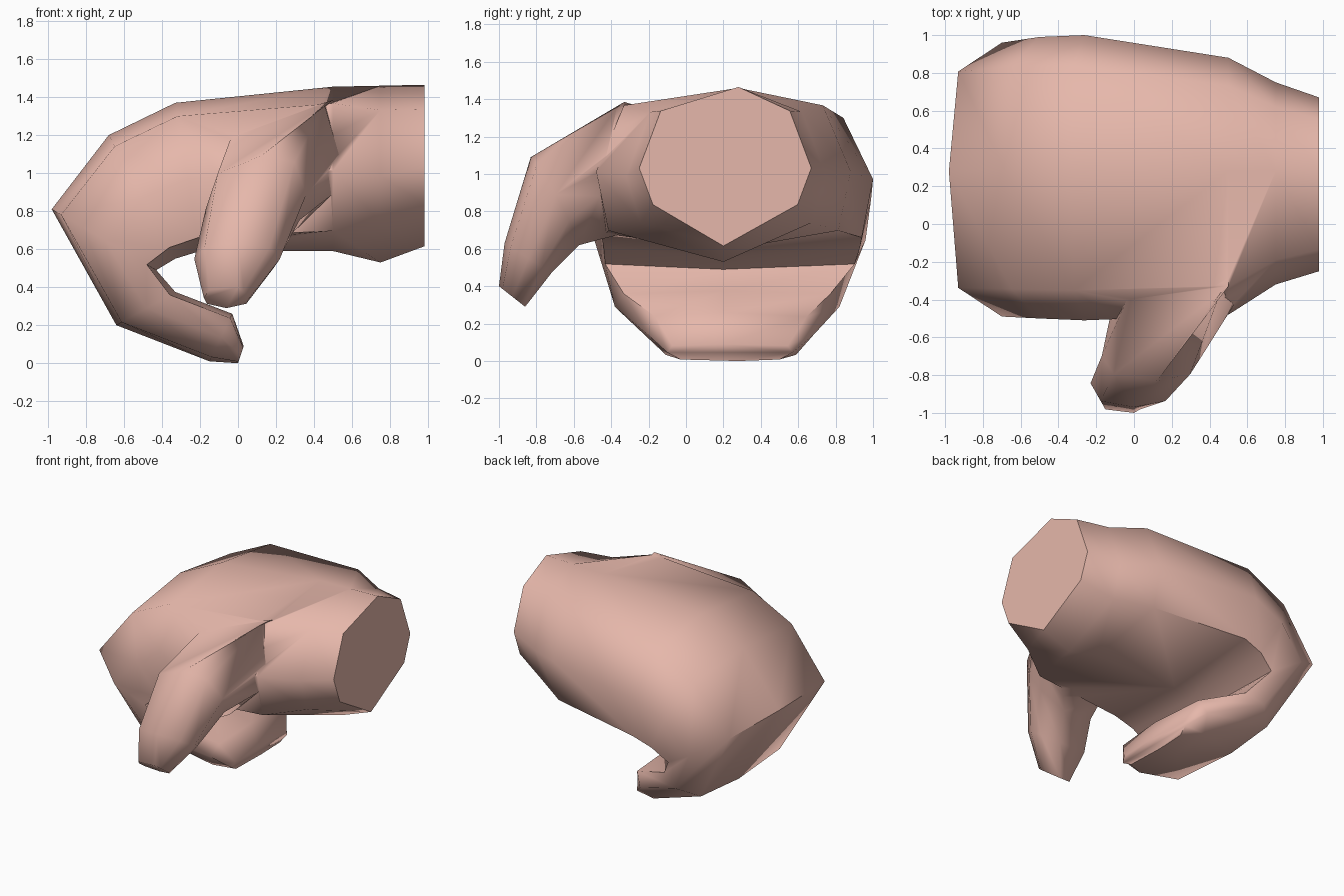
import bpy, bmesh, math
from mathutils import Vector

if "Cube" in bpy.data.objects:
    bpy.data.objects.remove(bpy.data.objects["Cube"])

skin = bpy.data.materials.new("skin pink")
skin.diffuse_color = (0.79, 0.475, 0.405, 1)
skin.use_nodes = True
skin.node_tree.nodes["Principled BSDF"].inputs["Base Color"].default_value = skin.diffuse_color


def profile(k):
    """Eight points (across -1..1, height 0..1); k = 0 round wrist, 1 flat slab."""
    low_s, low_t = .84 + .08 * k, .26 - .17 * k
    up_s, up_t = .75 + .04 * k, .85 + .06 * k
    return [(0, 1), (up_s, up_t), (1, .49), (low_s, low_t),
            (0, 0), (-low_s, low_t), (-1, .49), (-up_s, up_t)]


def loft(name, sections, axis):
    """Skin rings: outer point, inner point, low, high on the width axis, flatness, lean."""
    bm = bmesh.new()
    rings = []
    for outer, inner, lo, hi, k, lean in sections:
        ring = []
        for s, t in profile(k):
            p = Vector(inner).lerp(Vector(outer), t) + s * Vector(lean)
            if s:
                p[axis] = (lo + hi) / 2 + s * (hi - lo) / 2
            ring.append(bm.verts.new(p))
        rings.append(ring)
    for a, b in zip(rings, rings[1:]):
        for i in range(8):
            j = (i + 1) % 8
            bm.faces.new((a[i], a[j], b[j], b[i]))
    bm.faces.new(rings[0])
    bm.faces.new(rings[-1])
    bmesh.ops.recalc_face_normals(bm, faces=bm.faces)
    me = bpy.data.meshes.new(name)
    bm.to_mesh(me)
    bm.free()
    me.materials.append(skin)
    ob = bpy.data.objects.new(name, me)
    bpy.context.collection.objects.link(ob)
    return ob


# Wrist, palm and curled fingers: outer x, z, inner x, z, y low, y high, flatness
spine = [
    (.98, 1.465, .98, .615, -.25, .67, 0),
    (.75, 1.46, .75, .53, -.32, .75, .2),
    (.50, 1.455, .50, .59, -.48, .88, .8),
    (-.33, 1.37, -.20, .59, -.51, 1.0, 1),
    (-.68, 1.20, -.33, .55, -.50, .99, 1),
    (-.98, .81, -.43, .49, -.49, .96, 1),
    (-.64, .20, -.33, .375, -.38, .82, 1),
    (-.15, .01, -.03, .26, -.20, .68, 1),
    (0, 0, .03, .09, -.10, .57, 1),
]
hand = loft("mitten_hand", [((ox, .28, oz), (ix, .2, iz), lo, hi, k, (0, 0, 0))
                            for ox, oz, ix, iz, lo, hi, k in spine], 1)

# Thumb growing out of the front side of the palm
none = (0, 0, 0)
thumb = loft("thumb", [
    ((.45, -.05, 1.30), (.25, -.05, .75), .00, .58, .3, (0, 0, .1)),
    ((.50, -.33, 1.385), (.25, -.46, .65), -.10, .53, .3, (0, -.03, .09)),
    ((.12, -.83, 1.09), (.15, -.57, .62), -.17, .36, .3, (0, 0, .04)),
    ((.00, -.97, .63), (.06, -.72, .47), -.23, .22, .3, none),
    ((.00, -1.0, .40), (-.06, -.86, .29), -.18, .06, .3, none),
], 0)

# Merge the thumb into the hand
mod = hand.modifiers.new("join_thumb", 'BOOLEAN')
mod.operation = 'UNION'
mod.solver = 'EXACT'
mod.object = thumb
bpy.context.view_layer.objects.active = hand
hand.select_set(True)
bpy.ops.object.modifier_apply(modifier=mod.name)
bpy.data.objects.remove(thumb)
bpy.ops.object.shade_smooth_by_angle(angle=math.radians(65))
